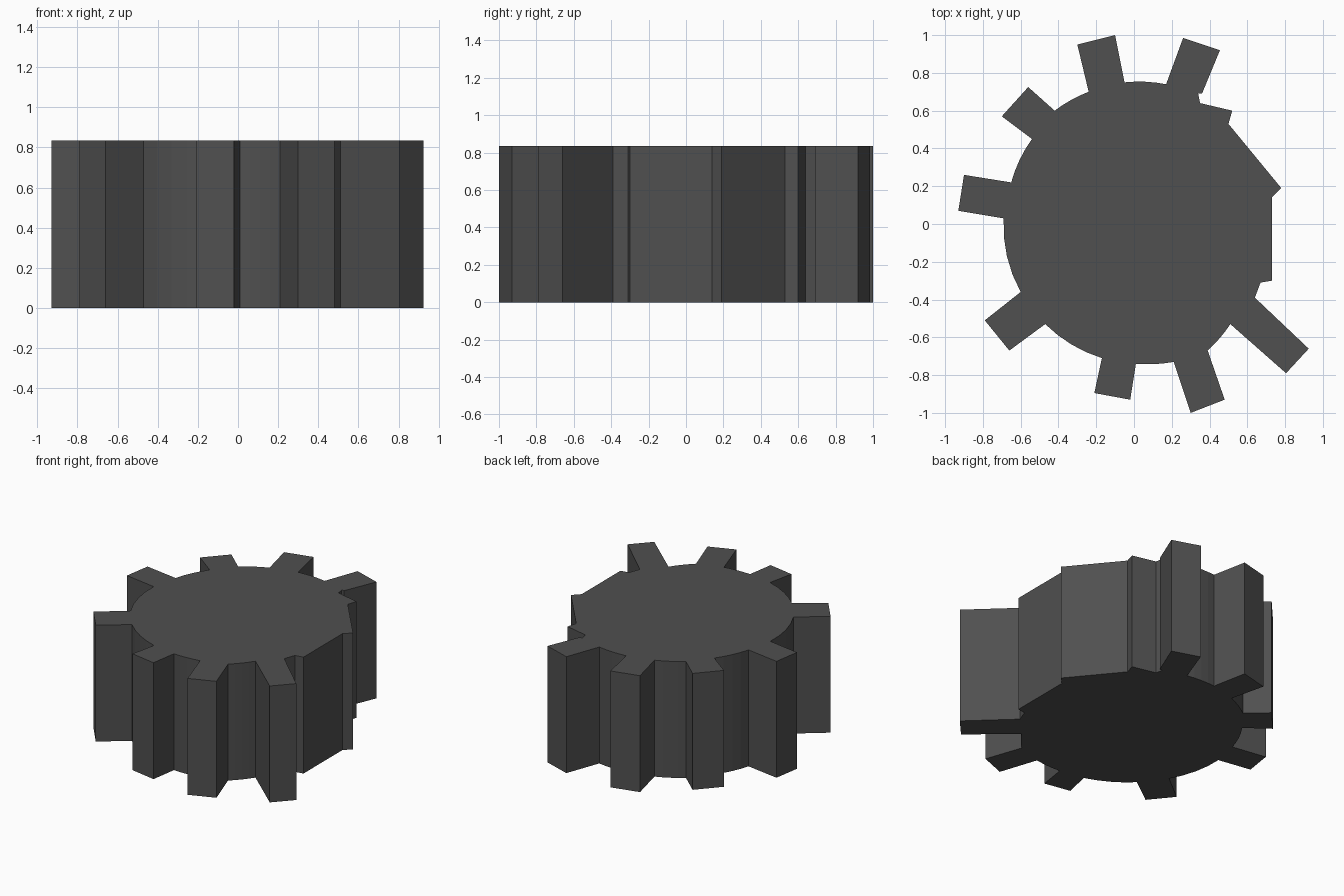
import bpy, bmesh, math

if "Cube" in bpy.data.objects:
    bpy.data.objects.remove(bpy.data.objects["Cube"])

HEIGHT = 0.835
CX, CY = 0.02, 0.01      # hub centre

# Each tooth, counter-clockwise: root, tip, tip, root
TEETH = [
    [(0.36, 0.69), (0.455, 0.92), (0.26, 0.985), (0.17, 0.74)],
    [(-0.05, 0.75), (-0.10, 1.0), (-0.30, 0.95), (-0.24, 0.70)],
    [(-0.42, 0.60), (-0.56, 0.725), (-0.70, 0.57), (-0.54, 0.45)],
    [(-0.65, 0.22), (-0.90, 0.26), (-0.93, 0.07), (-0.69, 0.03)],
    [(-0.60, -0.36), (-0.79, -0.51), (-0.66, -0.67), (-0.47, -0.53)],
    [(-0.17, -0.71), (-0.21, -0.895), (-0.02, -0.93), (0.01, -0.74)],
    [(0.21, -0.73), (0.30, -1.0), (0.48, -0.93), (0.39, -0.67)],
    [(0.51, -0.53), (0.805, -0.79), (0.925, -0.66), (0.64, -0.39)],
]
# Worn side of the hub where teeth are broken off
BROKEN_SIDE = [(0.67, -0.31), (0.73, -0.30), (0.73, 0.14), (0.78, 0.19),
               (0.50, 0.53), (0.52, 0.60), (0.35, 0.64), (0.34, 0.69)]


def arc(a, b, n=4):
    """Points strictly between a and b, following the round hub."""
    ta, tb = (math.atan2(p[1] - CY, p[0] - CX) for p in (a, b))
    if tb < ta:
        tb += 2 * math.pi
    ra, rb = (math.hypot(p[0] - CX, p[1] - CY) for p in (a, b))
    pts = []
    for i in range(1, n):
        f = i / n
        t, r = ta + (tb - ta) * f, ra + (rb - ra) * f
        pts.append((CX + r * math.cos(t), CY + r * math.sin(t)))
    return pts


# Outline: teeth joined by hub arcs, closed by the broken side
outline = []
for i, tooth in enumerate(TEETH):
    if i:
        outline += arc(outline[-1], tooth[0])
    outline += tooth
outline += BROKEN_SIDE

# Extrude the outline into the gear
bm = bmesh.new()
face = bm.faces.new([bm.verts.new((x, y, 0)) for x, y in outline])
top = bmesh.ops.extrude_face_region(bm, geom=[face], use_keep_orig=True)["geom"]
bmesh.ops.translate(bm, vec=(0, 0, HEIGHT),
                    verts=[g for g in top if isinstance(g, bmesh.types.BMVert)])
bmesh.ops.recalc_face_normals(bm, faces=bm.faces)
bmesh.ops.triangulate(bm, faces=[f for f in bm.faces if len(f.verts) > 4])
mesh = bpy.data.meshes.new("gear")
bm.to_mesh(mesh)
bm.free()
gear = bpy.data.objects.new("gear", mesh)
bpy.context.collection.objects.link(gear)

# Dark metal
metal = bpy.data.materials.new("dark_metal")
metal.diffuse_color = (0.08, 0.08, 0.08, 1)
metal.use_nodes = True
metal.node_tree.nodes["Principled BSDF"].inputs["Base Color"].default_value = metal.diffuse_color
mesh.materials.append(metal)
